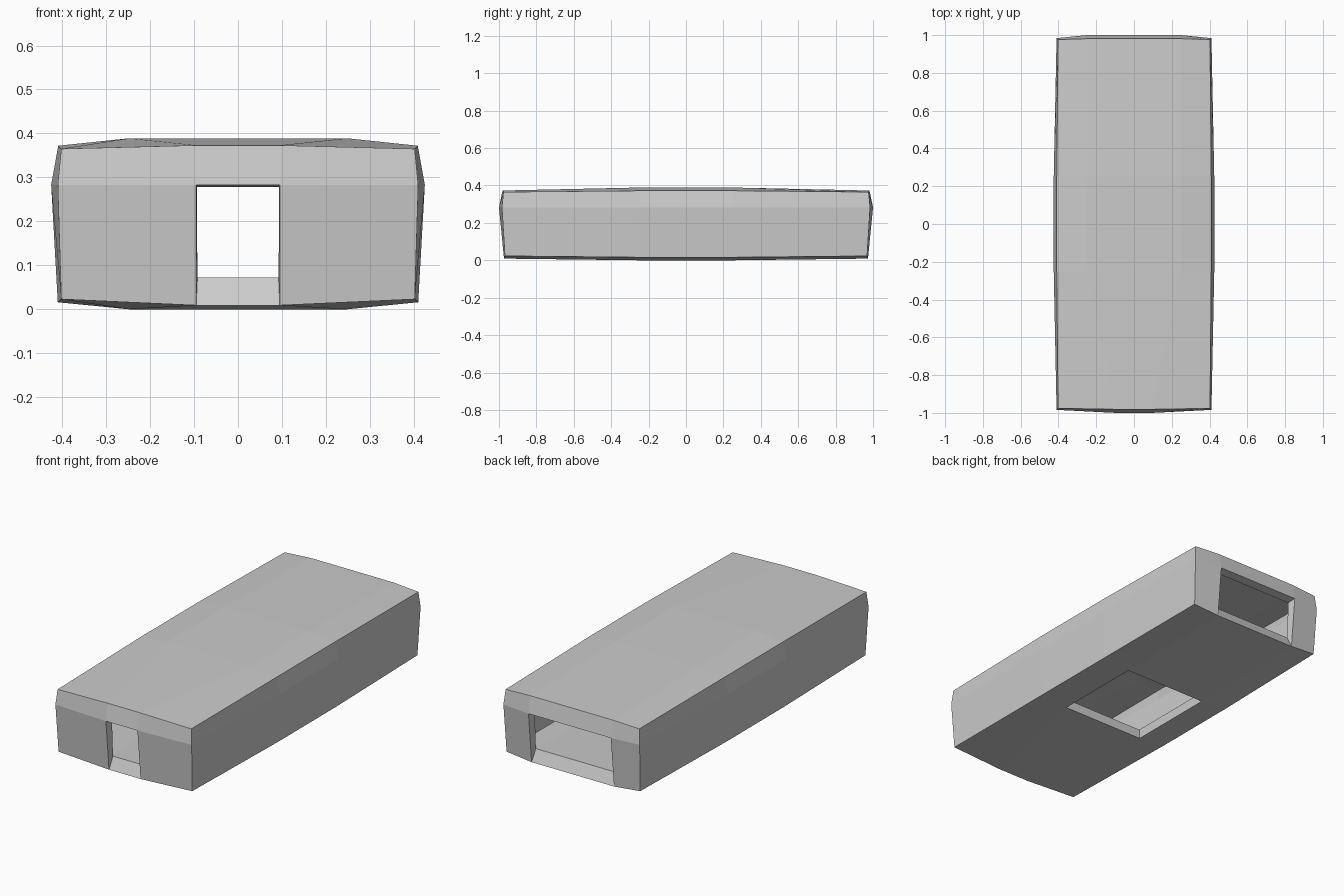
import bpy, bmesh

if "Cube" in bpy.data.objects:
    bpy.data.objects.remove(bpy.data.objects["Cube"])

DOOR, WIDE = 0.095, 0.248   # half widths of the front door and the other openings


def hull_point(i, j, k):
    """Surface point of the 4 x 4 x 3 bulged box grid (i: x, j: y, k: z)."""
    mid_x, mid_y = i in (1, 2), j in (1, 2)
    sx, sy = (-1 if i < 2 else 1), (-1 if j < 2 else 1)
    if mid_x:
        x = DOOR if j == 0 else WIDE
    else:
        x = ((0.41, 0.425, 0.409) if mid_y else (0.402, 0.41, 0.402))[k]
    if mid_y:
        y = 0.25
    else:
        y = ((0.973, 1.0, 0.981) if mid_x else (0.968, 0.984, 0.976))[k]
    bulge = (mid_x, mid_y)
    low = {(0, 0): 0.023, (1, 0): 0.009, (0, 1): 0.016, (1, 1): 0.0}[bulge]
    high = {(0, 0): 0.365, (1, 0): 0.373, (0, 1): 0.372, (1, 1): 0.389}[bulge]
    return sx * x, sy * y, (low, 0.283, high)[k]


bm = bmesh.new()
verts = {}


def quad(*keys):
    for key in keys:
        if key not in verts:
            verts[key] = bm.verts.new(hull_point(*key))
    bm.faces.new([verts[key] for key in keys])


# Roof and floor, with a hatch in the middle of the floor
for a in range(3):
    for b in range(3):
        quad((a, b, 2), (a + 1, b, 2), (a + 1, b + 1, 2), (a, b + 1, 2))
        if (a, b) != (1, 1):
            quad((a, b, 0), (a, b + 1, 0), (a + 1, b + 1, 0), (a + 1, b, 0))

# Side walls, plus end walls with a doorway below the fold line
for a in range(3):
    for k in range(2):
        for s in (0, 3):
            quad((s, a, k), (s, a + 1, k), (s, a + 1, k + 1), (s, a, k + 1))
            if (a, k) != (1, 0):
                quad((a, s, k), (a + 1, s, k), (a + 1, s, k + 1), (a, s, k + 1))

bmesh.ops.recalc_face_normals(bm, faces=bm.faces[:])
# Make sure the shell faces outwards
roof = max(bm.faces, key=lambda f: f.calc_center_median().z)
if roof.normal.z < 0:
    bmesh.ops.reverse_faces(bm, faces=bm.faces[:])
mesh = bpy.data.meshes.new("hull_shell")
bm.to_mesh(mesh)
bm.free()
hull = bpy.data.objects.new("hull_shell", mesh)
bpy.context.collection.objects.link(hull)

# Wall thickness, grown inwards
shell = hull.modifiers.new("wall_thickness", 'SOLIDIFY')
shell.thickness = 0.05
shell.offset = -1
shell.use_even_offset = True
